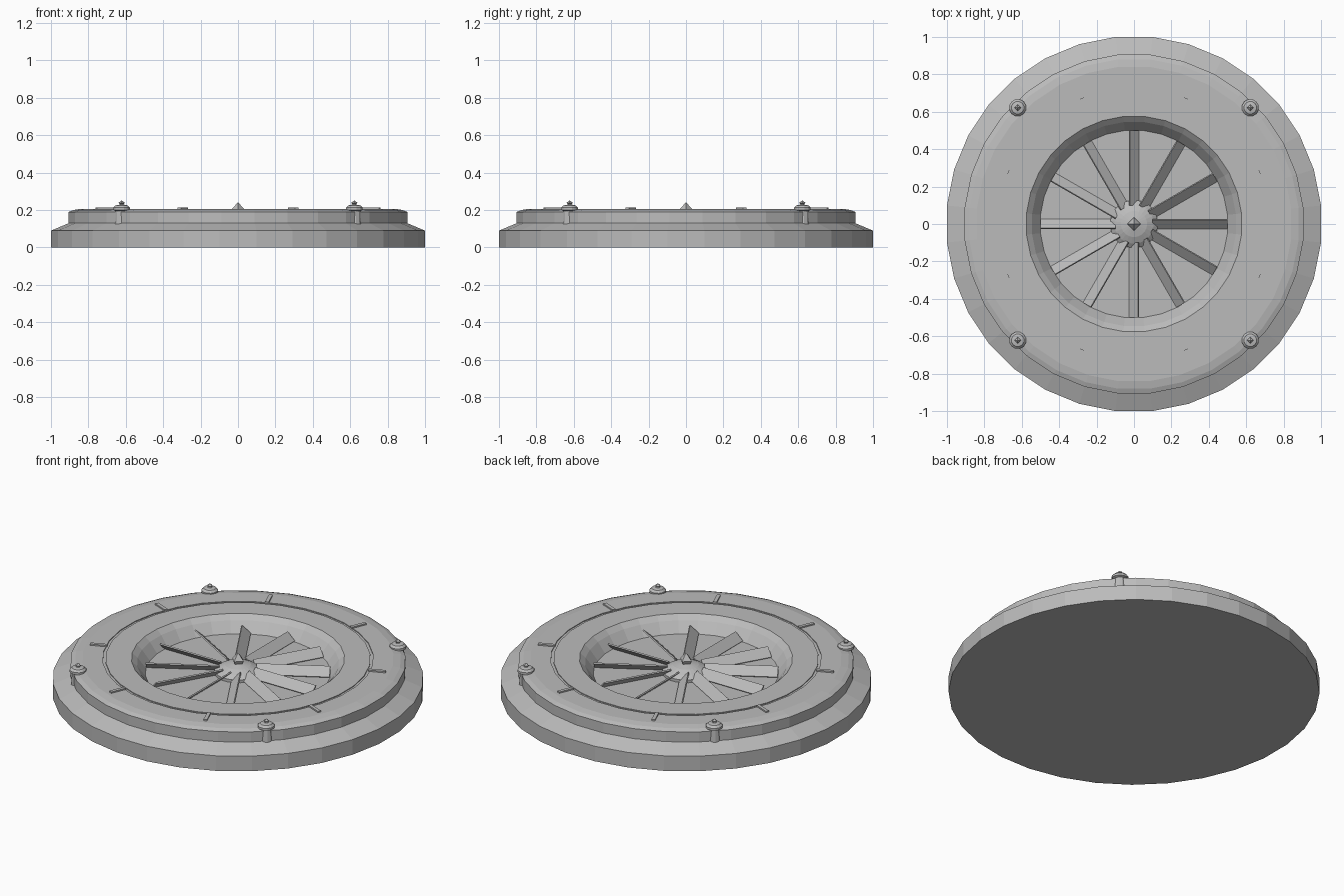
import bpy
import math
from mathutils import Matrix, Vector

cube = bpy.data.objects.get("Cube")
if cube:
    bpy.data.objects.remove(cube, do_unlink=True)

gray = bpy.data.materials.new("plain gray")
gray.use_nodes = True
color = (0.5, 0.5, 0.5, 1)
gray.diffuse_color = color
gray.node_tree.nodes["Principled BSDF"].inputs["Base Color"].default_value = color


def make_object(name, verts, faces):
    mesh = bpy.data.meshes.new(name)
    mesh.from_pydata(verts, [], faces)
    mesh.materials.append(gray)
    obj = bpy.data.objects.new(name, mesh)
    bpy.context.collection.objects.link(obj)
    return obj


def lathe(name, profile, sides, center=(0, 0), turn=0.5):
    """Spin (radius, z) points from bottom to top and cap both ends."""
    verts, faces = [], []
    for r, z in profile:
        for i in range(sides):
            a = math.tau * (i + turn) / sides
            verts.append((center[0] + r * math.cos(a), center[1] + r * math.sin(a), z))
    for k in range(len(profile) - 1):
        for i in range(sides):
            j = (i + 1) % sides
            a, b = k * sides, (k + 1) * sides
            faces.append((a + i, a + j, b + j, b + i))
    last = (len(profile) - 1) * sides
    faces.append(tuple(reversed(range(sides))))
    faces.append(tuple(range(last, last + sides)))
    return make_object(name, verts, faces)


def radial_box(name, angle, inner, outer, width, height, z, pitch=0.0):
    """Box lying along a radius, tilted about its own length."""
    place = (Matrix.Rotation(angle, 4, 'Z')
             @ Matrix.Translation(((inner + outer) / 2, 0, z))
             @ Matrix.Rotation(pitch, 4, 'X'))
    size = Vector((outer - inner, width, height)) / 2
    verts = [place @ Vector((x * size.x, y * size.y, h * size.z))
             for x in (-1, 1) for y in (-1, 1) for h in (-1, 1)]
    faces = [(0, 1, 3, 2), (4, 6, 7, 5), (0, 4, 5, 1),
             (2, 3, 7, 6), (0, 2, 6, 4), (1, 5, 7, 3)]
    return make_object(name, verts, faces)


# Stepped housing with a fine groove and a sunken well
SIDES = 32
grow = 1 / math.cos(math.pi / SIDES)
housing = [(1, 0), (1, 0.09), (0.905, 0.13), (0.905, 0.19), (0.88, 0.2),
           (0.84, 0.207), (0.73, 0.207), (0.73, 0.202), (0.715, 0.202),
           (0.715, 0.207), (0.575, 0.207), (0.545, 0.18), (0.5, 0.12)]
lathe("housing", [(r * grow, z) for r, z in housing], SIDES)

# Raised tick marks around the groove
for i in range(8):
    radial_box(f"tick_mark_{i + 1}", math.tau * (i + 0.5) / 8,
               0.725, 0.82, 0.02, 0.01, 0.21)

# Pitched fan blades
for i in range(12):
    radial_box(f"fan_blade_{i + 1}", math.tau * i / 12,
               0.1, 0.5, 0.065, 0.008, 0.147, math.radians(43))

# Domed hub with a pointed tip
lathe("hub", [(0.128, 0.11), (0.128, 0.137), (0.105, 0.155),
              (0.07, 0.172), (0.03, 0.182)], 24)
lathe("hub_tip", [(0.025, 0.175), (0.037, 0.2), (0.002, 0.24)], 4, turn=0)

# Four corner bolts with domed caps and small finials
bolt = [(0.038, 0.12), (0.033, 0.195), (0.046, 0.2), (0.046, 0.213),
        (0.034, 0.225), (0.012, 0.229), (0.008, 0.234)]
finial = [(0.006, 0.228), (0.017, 0.239), (0.002, 0.25)]
for sx, side in ((1, "left"), (-1, "right")):
    for sy, end in ((1, "back"), (-1, "front")):
        spot = (0.622 * sx, 0.622 * sy)
        lathe(f"{end}_{side}_bolt", bolt, 12, spot)
        lathe(f"{end}_{side}_bolt_finial", finial, 4, spot, turn=0)
